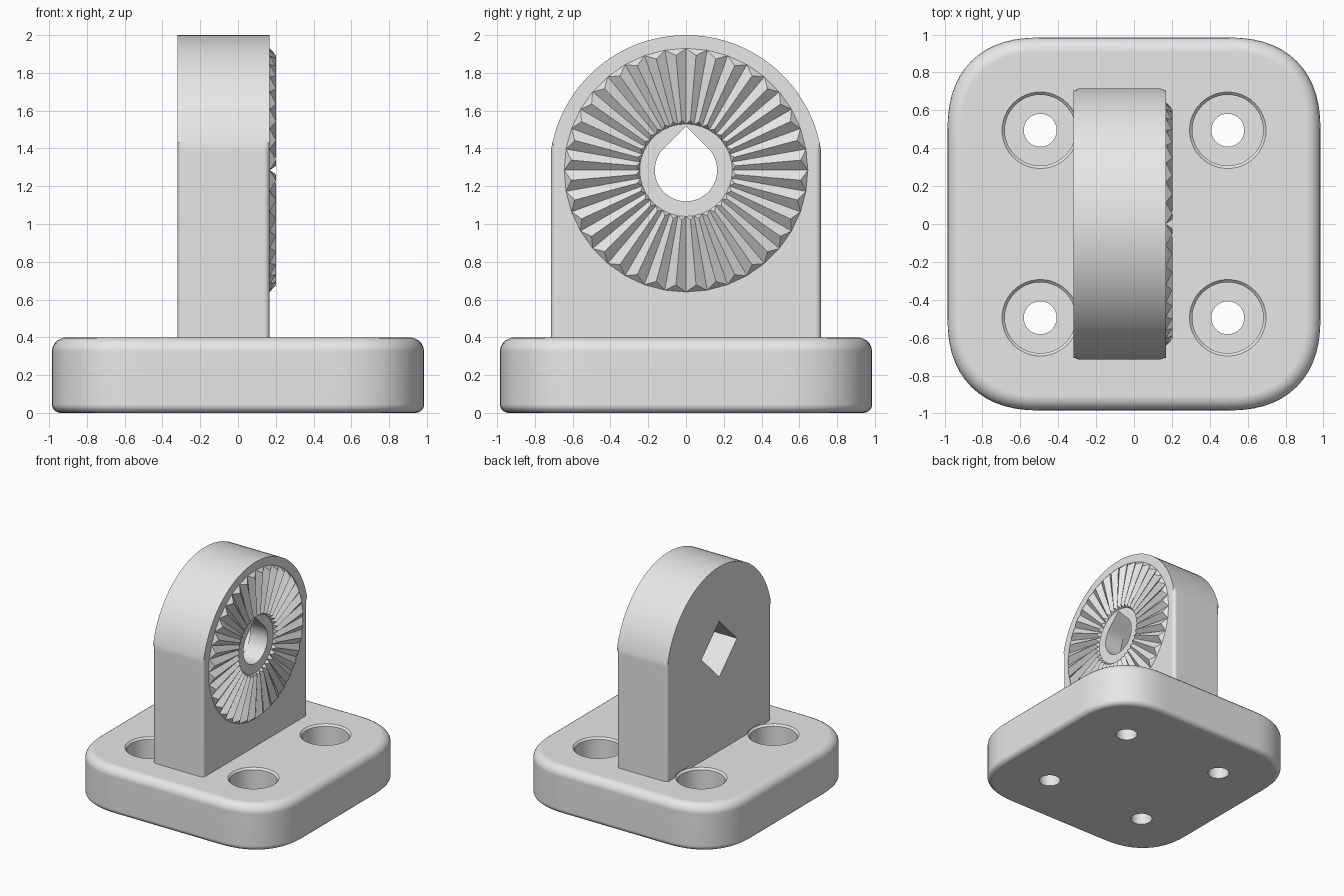
import bpy, bmesh
from math import cos, sin, pi, radians
from mathutils import Vector

if "Cube" in bpy.data.objects:
    bpy.data.objects.remove(bpy.data.objects["Cube"], do_unlink=True)

grey = bpy.data.materials.new("light grey")
grey.use_nodes = True
grey.diffuse_color = (0.8, 0.8, 0.8, 1)
grey.node_tree.nodes["Principled BSDF"].inputs["Base Color"].default_value = (0.8, 0.8, 0.8, 1)


def make_object(name, bm):
    bmesh.ops.recalc_face_normals(bm, faces=bm.faces)
    mesh = bpy.data.meshes.new(name)
    bm.to_mesh(mesh)
    bm.free()
    mesh.materials.append(grey)
    obj = bpy.data.objects.new(name, mesh)
    bpy.context.collection.objects.link(obj)
    return obj


def loft(rings):
    """Closed solid through a list of matching point rings."""
    bm = bmesh.new()
    loops = [[bm.verts.new(p) for p in ring] for ring in rings]
    n = len(loops[0])
    for a, b in zip(loops, loops[1:]):
        for i in range(n):
            j = (i + 1) % n
            bm.faces.new((a[i], a[j], b[j], b[i]))
    bm.faces.new(loops[0])
    bm.faces.new(loops[-1])
    return bm


def prism(outline, x0, x1):
    """Solid from a (y, z) outline, running along x."""
    return loft([[(x, y, z) for y, z in outline] for x in (x0, x1)])


def arc(radius, cz, start, end, steps):
    angles = [radians(start + (end - start) * i / steps) for i in range(steps + 1)]
    return [(radius * cos(a), cz + radius * sin(a)) for a in angles]


def cut(target, tool, operation):
    mod = target.modifiers.new(operation.lower(), "BOOLEAN")
    mod.operation = operation
    mod.solver = "EXACT"
    mod.object = tool
    bpy.context.view_layer.objects.active = target
    bpy.ops.object.modifier_apply(modifier=mod.name)
    bpy.data.objects.remove(tool, do_unlink=True)


# Base plate: square with soft continuous corners, rounded top and bottom rims
HALF, CORNER, POWER, STEPS = 0.985, 0.5, 2.4, 14


def plate_ring(inset, z):
    r = CORNER - inset
    c = HALF - CORNER
    ring = []
    for k in range(4):
        for i in range(STEPS + 1):
            t = pi / 2 * i / STEPS
            p = Vector((c + r * max(cos(t), 0) ** (2 / POWER), c + r * sin(t) ** (2 / POWER)))
            for _ in range(k):
                p = Vector((-p.y, p.x))
            ring.append((p.x, p.y, z))
    return ring


def rim(radius, z, sign):
    return [(radius * (1 - cos(t)), z + sign * radius * sin(t))
            for t in (i * pi / 10 for i in range(6))]


plate_profile = rim(0.045, 0.045, -1)[::-1] + rim(0.075, 0.325, 1)
body = make_object("mounting_bracket", loft([plate_ring(*p) for p in plate_profile]))

# Upright with an arched top and softened edges
BOLT_Z, FACE_X = 1.285, 0.168
arch = arc(0.724, 1.276, 9, 171, 48)
bm = prism([(0.715, 0.2)] + arch + [(-0.715, 0.2)], -0.32, FACE_X)
side_edges = [e for e in bm.edges if abs(e.verts[0].co.x - e.verts[1].co.x) < 0.001]
bmesh.ops.bevel(bm, geom=side_edges, offset=0.03, segments=4, profile=0.5, affect="EDGES")
cut(body, make_object("upright", bm), "UNION")

# Four counterbored screw holes
bore = [(0.087, -0.1), (0.087, 0.15), (0.187, 0.15), (0.187, 0.385), (0.203, 0.401), (0.203, 0.425)]
for sx in (-1, 1):
    for sy in (-1, 1):
        rings = [[(sx * 0.495 + r * cos(a), sy * 0.495 + r * sin(a), z)
                  for a in (2 * pi * i / 48 for i in range(48))] for r, z in bore]
        cut(body, make_object("screw_hole", loft(rings)), "DIFFERENCE")

# Teardrop bolt hole and square pocket behind it
teardrop = arc(0.165, BOLT_Z, 135, 405, 36) + [(0, BOLT_Z + 0.233)]
cut(body, make_object("bolt_hole", prism(teardrop, -0.5, 0.5)), "DIFFERENCE")
diamond = arc(0.243, BOLT_Z, 0, 270, 3)
cut(body, make_object("square_pocket", prism(diamond, -0.5, 0.0)), "DIFFERENCE")

for o in bpy.context.selected_objects:
    o.select_set(False)
body.select_set(True)
bpy.context.view_layer.objects.active = body
bpy.ops.object.shade_smooth_by_angle(angle=radians(32))
normals = body.modifiers.new("weighted_normals", "WEIGHTED_NORMAL")
normals.keep_sharp = True

# Ring of radial locking teeth with chamfered ends
TEETH = 36
bm = bmesh.new()


def polar(x, r, step):
    a = pi * step / TEETH
    return bm.verts.new((x, r * cos(a), BOLT_Z + r * sin(a)))


valleys = [(polar(FACE_X, 0.245, 2 * i), polar(FACE_X, 0.645, 2 * i)) for i in range(TEETH)]
ridges = [(polar(0.202, 0.265, 2 * i + 1), polar(0.202, 0.61, 2 * i + 1)) for i in range(TEETH)]
for i, (ridge_in, ridge_out) in enumerate(ridges):
    (a_in, a_out), (b_in, b_out) = valleys[i], valleys[(i + 1) % TEETH]
    bm.faces.new((a_in, a_out, ridge_out, ridge_in))
    bm.faces.new((ridge_in, ridge_out, b_out, b_in))
    bm.faces.new((a_out, b_out, ridge_out))
    bm.faces.new((b_in, a_in, ridge_in))
teeth = make_object("locking_teeth", bm)
if sum(f.normal.x * f.area for f in teeth.data.polygons) < 0:
    teeth.data.flip_normals()
